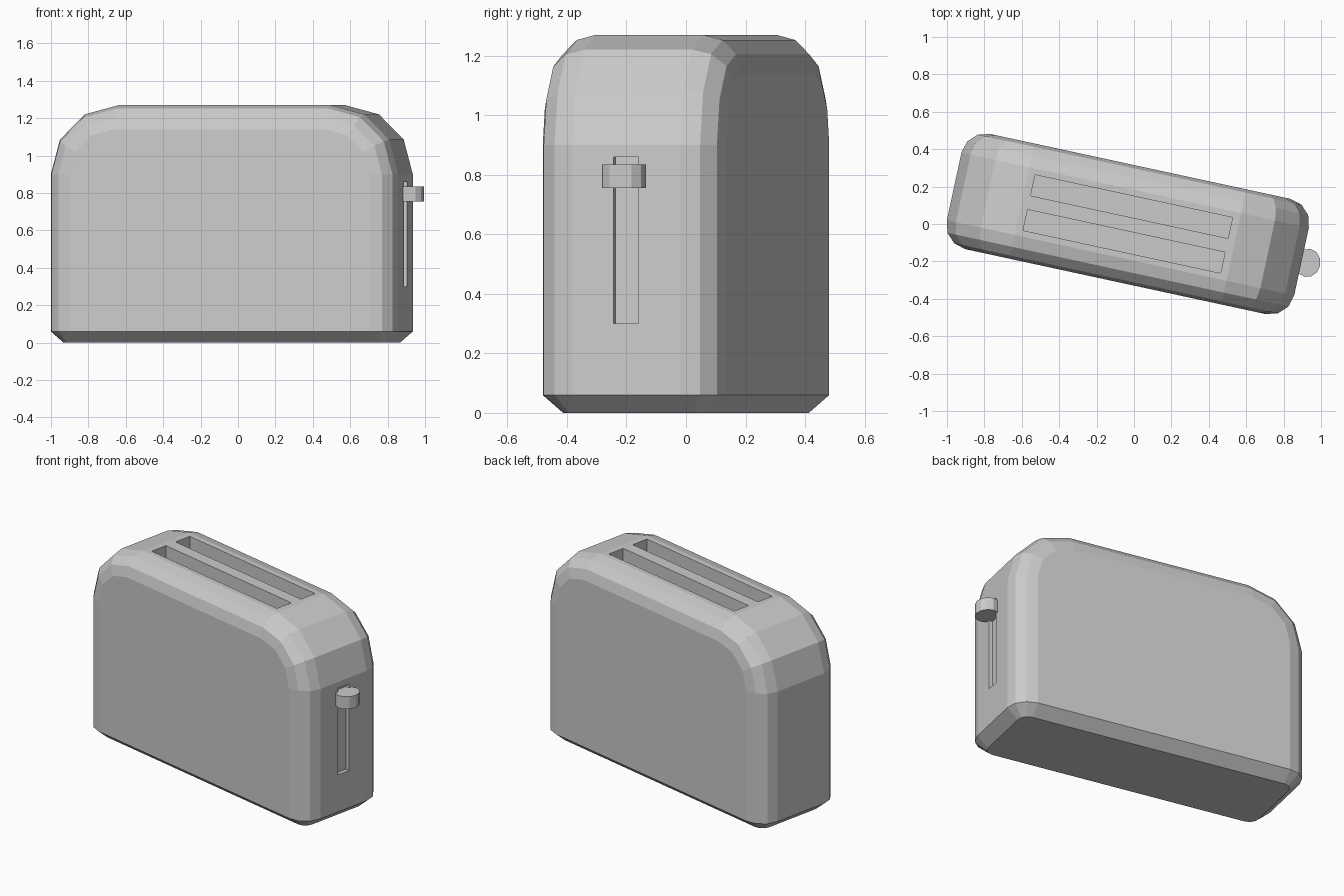
import bpy, bmesh
from math import sin, cos, pi, radians
from mathutils import Matrix

if "Cube" in bpy.data.objects:
    bpy.data.objects.remove(bpy.data.objects["Cube"])

L, W, TOP = 0.95, 0.315, 1.27      # half length, half depth, height
ARC, EDGE = 0.37, 0.13             # end arch radius, front/back edge radius
FOOT_Z, FOOT_IN = 0.06, 0.07       # bottom chamfer
PLACE = Matrix.Translation((-0.033, 0, 0)) @ Matrix.Rotation(radians(-12.2), 4, 'Z')


def make_object(name, bm):
    bmesh.ops.recalc_face_normals(bm, faces=bm.faces)
    mesh = bpy.data.meshes.new(name)
    bm.to_mesh(mesh)
    bm.free()
    ob = bpy.data.objects.new(name, mesh)
    bpy.context.collection.objects.link(ob)
    ob.matrix_world = PLACE
    return ob


def add_box(bm, lo, hi):
    mid = [(a + b) / 2 for a, b in zip(lo, hi)]
    size = [b - a for a, b in zip(lo, hi)]
    mat = Matrix.Translation(mid) @ Matrix.Diagonal((*size, 1))
    bmesh.ops.create_cube(bm, size=1, matrix=mat)


def arch(inset):
    """Arched side profile, from the left foot over the top to the right foot."""
    r = ARC - inset
    right = [(L - inset, FOOT_Z)]
    for k in range(4):
        a = k * pi / 6
        right.append((L - ARC + r * cos(a), TOP - ARC + r * sin(a)))
    return [(-x, z) for x, z in right] + right[::-1]


# Body: arched profiles lofted from front to back with rounded edges
bm = bmesh.new()
quarter = [(W - EDGE + EDGE * sin(k * pi / 6), EDGE * (1 - cos(k * pi / 6))) for k in range(4)]
layers = [(-y, i) for y, i in quarter[::-1]] + quarter
rows = [[bm.verts.new((x, y, z)) for x, z in arch(i)] for y, i in layers]
for a, b in zip(rows, rows[1:]):
    for k in range(len(a) - 1):
        bm.faces.new((a[k], a[k + 1], b[k + 1], b[k]))
bm.faces.new(rows[0])
bm.faces.new(rows[-1])

# Chamfered foot under the body
rim = [r[0] for r in rows] + [r[-1] for r in rows[::-1]]
core_x, core_y, f = L - EDGE, W - EDGE, (EDGE - FOOT_IN) / EDGE
base = []
for v in rim:
    cx = core_x if v.co.x > 0 else -core_x
    cy = core_y if v.co.y > 0 else -core_y
    base.append(bm.verts.new((cx + (v.co.x - cx) * f, cy + (v.co.y - cy) * f, 0)))
for k in range(len(rim)):
    n = (k + 1) % len(rim)
    bm.faces.new((rim[k], rim[n], base[n], base[k]))
bm.faces.new(base)
body = make_object("body", bm)

# Cutters: two bread slots and the lever groove
bm = bmesh.new()
add_box(bm, (-0.54, 0.038, 0.55), (0.54, 0.152, 1.5))
add_box(bm, (-0.54, -0.152, 0.55), (0.54, -0.038, 1.5))
add_box(bm, (L - 0.025, -0.043, 0.30), (L + 0.1, 0.043, 0.86))
cutter = make_object("slot_cutter", bm)
cutter.hide_render = True
cutter.hide_viewport = True
cut = body.modifiers.new("slots", 'BOOLEAN')
cut.operation = 'DIFFERENCE'
cut.solver = 'EXACT'
cut.object = cutter

# Lever knob
bm = bmesh.new()
mat = Matrix.Translation((0.984, 0, 0.795)) @ Matrix.Diagonal((0.068, 0.076, 0.08, 1))
bmesh.ops.create_cone(bm, cap_ends=True, segments=12, radius1=1, radius2=1, depth=1, matrix=mat)
make_object("lever_knob", bm)
